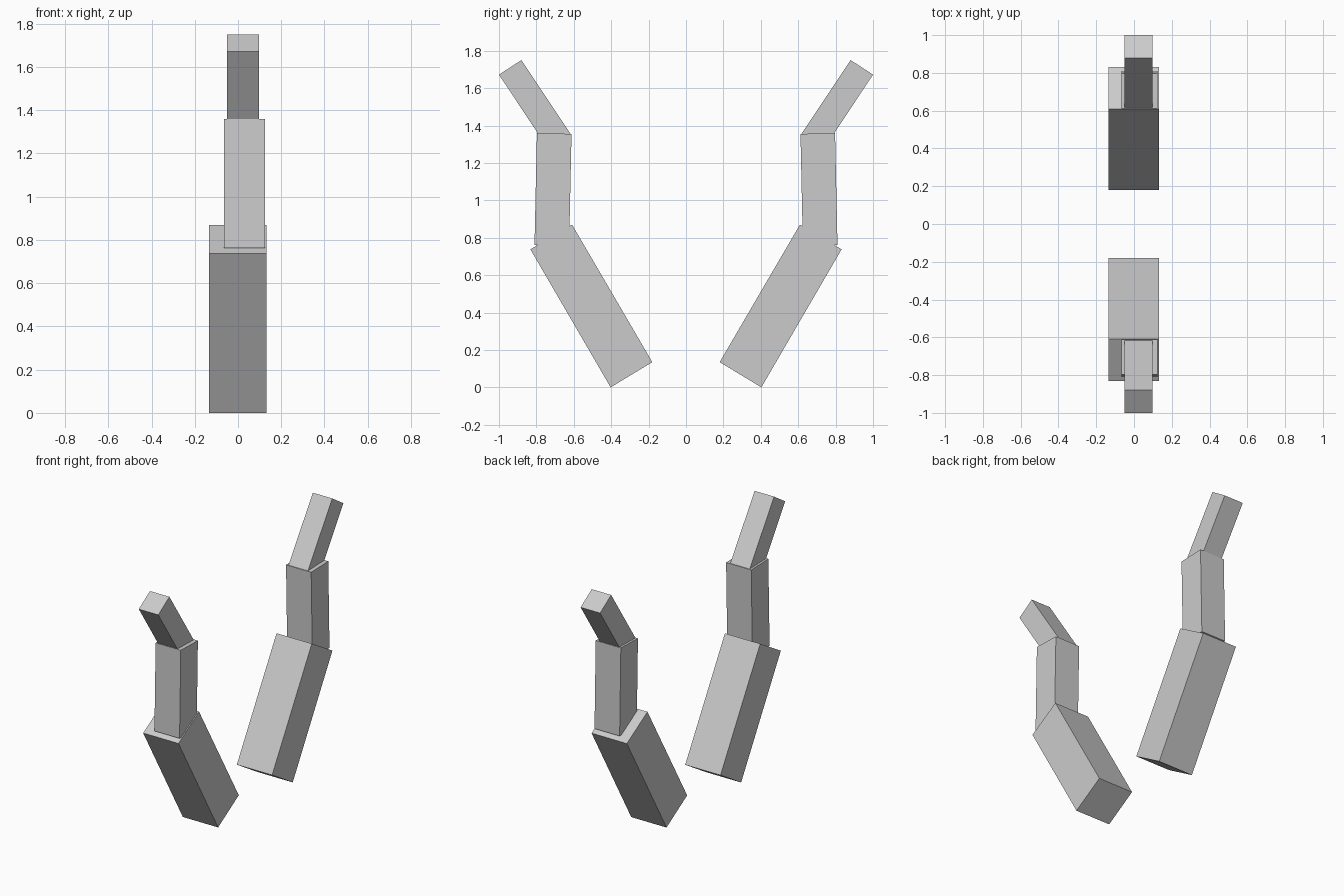
import bpy, bmesh
from mathutils import Vector

if "Cube" in bpy.data.objects:
    bpy.data.objects.remove(bpy.data.objects["Cube"])


def beam(name, profile, x0, x1, side):
    """Four-sided (y, z) profile extruded along x; side mirrors it in y."""
    bm = bmesh.new()
    face = bm.faces.new([bm.verts.new((x0, side * y, z)) for y, z in profile])
    ext = bmesh.ops.extrude_face_region(bm, geom=[face])
    verts = [g for g in ext["geom"] if isinstance(g, bmesh.types.BMVert)]
    bmesh.ops.translate(bm, verts=verts, vec=Vector((x1 - x0, 0, 0)))
    bmesh.ops.recalc_face_normals(bm, faces=bm.faces[:])
    mesh = bpy.data.meshes.new(name)
    bm.to_mesh(mesh)
    bm.free()
    obj = bpy.data.objects.new(name, mesh)
    bpy.context.collection.objects.link(obj)
    return obj


# Segments of one limb: name, side profile, x range
SEGMENTS = [
    ("lower_segment", [(0.18, 0.135), (0.403, 0.0), (0.832, 0.738), (0.609, 0.87)], -0.135, 0.132),
    ("middle_segment", [(0.625, 0.757), (0.81, 0.762), (0.797, 1.36), (0.612, 1.355)], -0.065, 0.125),
    ("upper_segment", [(0.617, 1.355), (0.737, 1.275), (1.0, 1.672), (0.88, 1.75)], -0.05, 0.097),
]

# Two facing limbs
for label, side in (("front", -1), ("back", 1)):
    for name, profile, x0, x1 in SEGMENTS:
        beam(f"{label}_{name}", profile, x0, x1, side)
